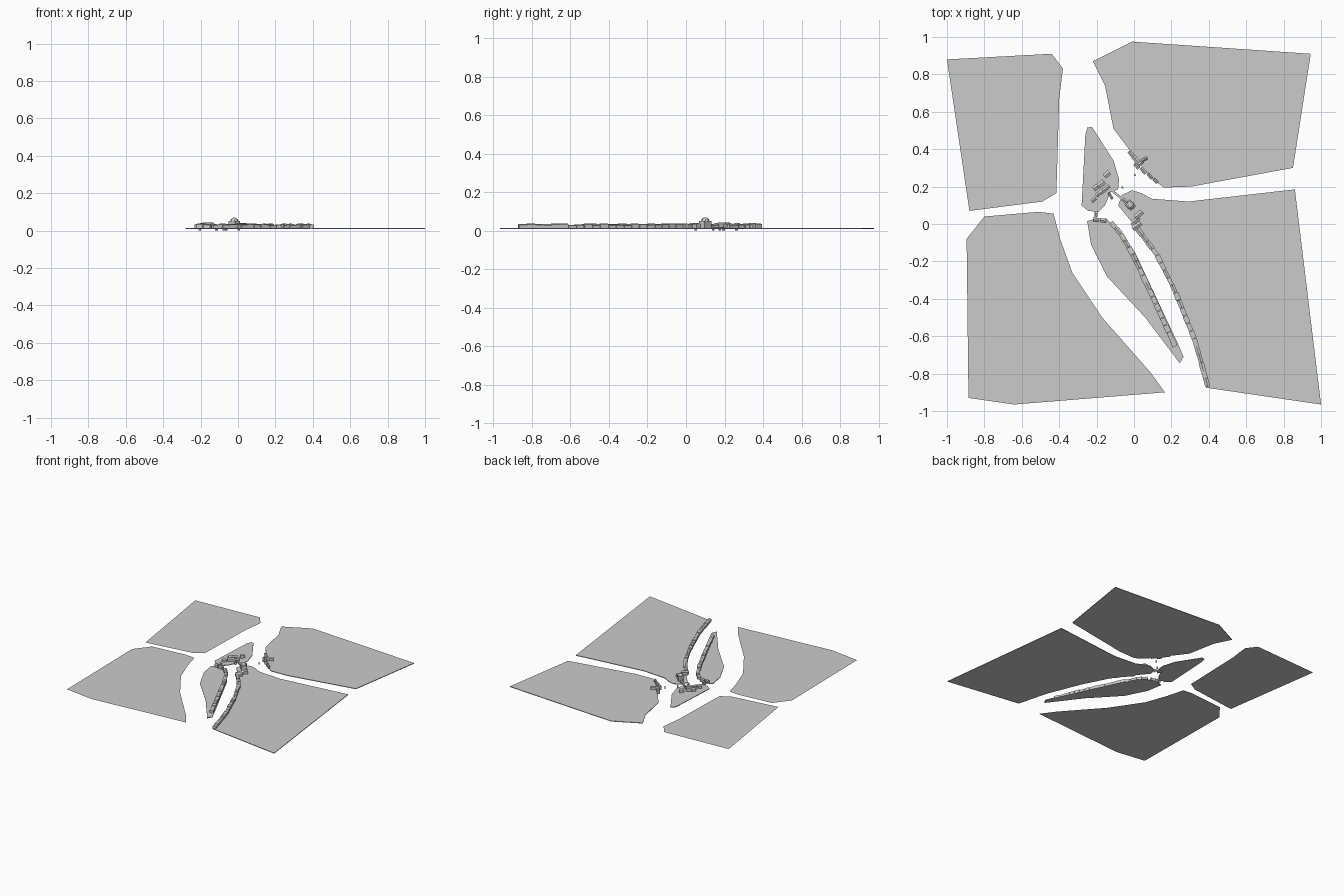
import bpy
import bmesh
import math
import random
from mathutils import Matrix, Vector

random.seed(4)
GROUND = 0.013

default = bpy.data.objects.get("Cube")
if default:
    bpy.data.objects.remove(default, do_unlink=True)


def finish(name, mesh_data):
    """Turn a bmesh into a named, flat shaded object."""
    bmesh.ops.recalc_face_normals(mesh_data, faces=mesh_data.faces)
    mesh = bpy.data.meshes.new(name)
    mesh_data.to_mesh(mesh)
    mesh_data.free()
    obj = bpy.data.objects.new(name, mesh)
    bpy.context.collection.objects.link(obj)
    return obj


def land(name, outline, thickness):
    """A flat plate of ground, either a sheet or a thin slab."""
    bm = bmesh.new()
    face = bm.faces.new([bm.verts.new((x, y, GROUND)) for x, y in outline])
    face.normal_update()
    if face.normal.z < 0:
        face.normal_flip()
    if thickness:
        made = bmesh.ops.extrude_face_region(bm, geom=[face], use_keep_orig=True)
        lower = [v for v in made["geom"] if isinstance(v, bmesh.types.BMVert)]
        bmesh.ops.translate(bm, verts=lower, vec=(0, 0, -thickness))
    return finish(name, bm)


def add_box(bm, x, y, length, width, angle, bottom, top):
    """A box turned about z and standing between two heights."""
    place = (Matrix.Translation((x, y, (bottom + top) / 2))
             @ Matrix.Rotation(math.radians(angle), 4, "Z")
             @ Matrix.Diagonal((length, width, top - bottom, 1)))
    return bmesh.ops.create_cube(bm, size=1, matrix=place)["verts"]


def add_house(bm, x, y, length, width, angle, eave, rise=0.006):
    """A house whose gabled roof runs along its length."""
    verts = add_box(bm, x, y, length, width, angle, GROUND - 0.002, eave)
    roof = [f for f in {f for v in verts for f in v.link_faces}
            if all(v.co.z > eave - 0.0001 for v in f.verts)][0]
    across = Vector((-math.sin(math.radians(angle)), math.cos(math.radians(angle)), 0))
    corners = list(roof.verts)
    sides = [sum((Vector((v.co.x - x, v.co.y - y, 0)).dot(across) > 0,)) for v in corners]
    # Split the roof down the middle and lift the ridge
    ends = [e for e in roof.edges
            if sides[corners.index(e.verts[0])] != sides[corners.index(e.verts[1])]]
    cut = bmesh.ops.subdivide_edges(bm, edges=ends, cuts=1)
    for part in cut["geom_inner"]:
        if isinstance(part, bmesh.types.BMVert):
            part.co.z += rise


def terrace(name, path, count, width):
    """A row of touching houses spaced evenly along a path."""
    points = [Vector(p) for p in path]
    lengths = [(b - a).length for a, b in zip(points, points[1:])]
    step = sum(lengths) / count

    def at(distance):
        for start, end, span in zip(points, points[1:], lengths):
            if distance <= span:
                return start.lerp(end, distance / span)
            distance -= span
        return points[-1]

    bm = bmesh.new()
    for i in range(count):
        a, b = at(i * step), at((i + 1) * step)
        middle, run = (a + b) / 2, b - a
        add_house(bm, middle.x, middle.y, run.length * random.uniform(0.9, 1.02),
                  width * random.uniform(0.85, 1.1),
                  math.degrees(math.atan2(run.y, run.x)),
                  random.uniform(0.027, 0.034), random.uniform(0.002, 0.006))
    return finish(name, bm)


def cluster(name, houses):
    """A loose group of houses given as x, y, length, width, angle, eave."""
    bm = bmesh.new()
    for house in houses:
        add_house(bm, *house)
    return finish(name, bm)


# Ground plates divided by the river channels
land("back_right_land", [
    (-1, .88), (-.44, .91), (-.38, .83), (-.4, .67), (-.415, .165),
    (-.49, .12), (-.88, .07)], 0)
land("front_right_land", [
    (-.8, .04), (-.51, .065), (-.43, .055), (-.395, -.08), (-.33, -.26),
    (-.17, -.5), (.085, -.79), (.165, -.9), (-.64, -.965), (-.885, -.93),
    (-.895, -.08)], 0)
land("back_left_land", [
    (-.22, .87), (-.01, .975), (.945, .91), (.85, .3), (.305, .2), (.16, .195),
    (.085, .25), (-.02, .39), (-.11, .51), (-.155, .74)], .005)
land("front_left_land", [
    (.86, .185), (.29, .12), (.095, .135), (.04, .165), (-.01, .18),
    (-.065, .155), (-.085, .1), (-.02, .02), (.11, -.16), (.21, -.36),
    (.315, -.615), (.385, -.875), (1, -.965)], .005)
land("north_island", [
    (-.25, .515), (-.225, .52), (-.11, .34), (-.08, .24), (-.085, .185),
    (-.125, .17), (-.155, .1), (-.19, .065), (-.245, .07), (-.28, .1),
    (-.26, .48)], .005)
land("south_island", [
    (-.25, .015), (-.2, .03), (-.15, .03), (-.085, -.03), (.005, -.15), (.235, -.64),
    (.265, -.71), (.245, -.745), (.06, -.5), (-.145, -.28), (-.23, -.11)], .005)

# Long waterfront terraces on both banks
terrace("island_terrace", [
    (-.125, .01), (-.075, -.045), (-.01, -.155), (.1, -.39), (.22, -.655)], 18, .028)
terrace("mainland_terrace", [
    (-.01, .01), (.12, -.16), (.22, -.36), (.325, -.62), (.395, -.87)], 22, .026)

# Village houses on each bank
cluster("north_island_houses", [
    (-.145, .265, .035, .028, 40, .034), (-.175, .215, .04, .03, 40, .036),
    (-.205, .195, .03, .028, 40, .032), (-.185, .165, .045, .022, 40, .034),
    (-.215, .13, .03, .02, 40, .03), (-.155, .185, .06, .022, 40, .036),
    (-.125, .15, .04, .014, -60, .028)])
cluster("south_island_houses", [
    (-.205, .022, .03, .022, -5, .033), (-.165, .018, .035, .022, -10, .03),
    (-.2, .055, .012, .03, 0, .03)])
cluster("bridge_end_houses", [
    (.025, .05, .05, .028, 40, .034), (.01, .02, .045, .025, 40, .03),
    (.015, -.01, .055, .025, 35, .032), (-.05, .125, .03, .02, -40, .03)])
cluster("back_left_houses", [
    (-.015, .375, .035, .022, -50, .032), (.01, .345, .045, .026, -50, .034),
    (.055, .345, .035, .016, 30, .033), (.035, .325, .035, .02, 40, .03),
    (.015, .31, .035, .02, -50, .032), (.05, .285, .04, .02, -50, .03),
    (.085, .255, .035, .016, -50, .028), (.115, .23, .03, .016, -45, .028)])

# Domed church hall
bm = bmesh.new()
add_box(bm, -.02, .1, .05, .04, -45, GROUND, .05)
dome = Matrix.Translation((-.02, .1, .05)) @ Matrix.Diagonal((1, 1, .9, 1))
bmesh.ops.create_uvsphere(bm, u_segments=8, v_segments=6, radius=.022, matrix=dome)
finish("church", bm)

# Bridges joining the islands and the mainland
bm = bmesh.new()
add_box(bm, -.095, .16, .1, .012, -40, .009, .02)
add_box(bm, -.205, .05, .01, .05, 0, .009, .017)
finish("bridges", bm)

# Piers standing in the channel
bm = bmesh.new()
for x, y in [(-.062, .195), (.005, .262), (-.115, .175), (-.075, .142), (-.205, .05)]:
    add_box(bm, x, y, .008, .012, 40, 0, .016)
finish("piers", bm)
